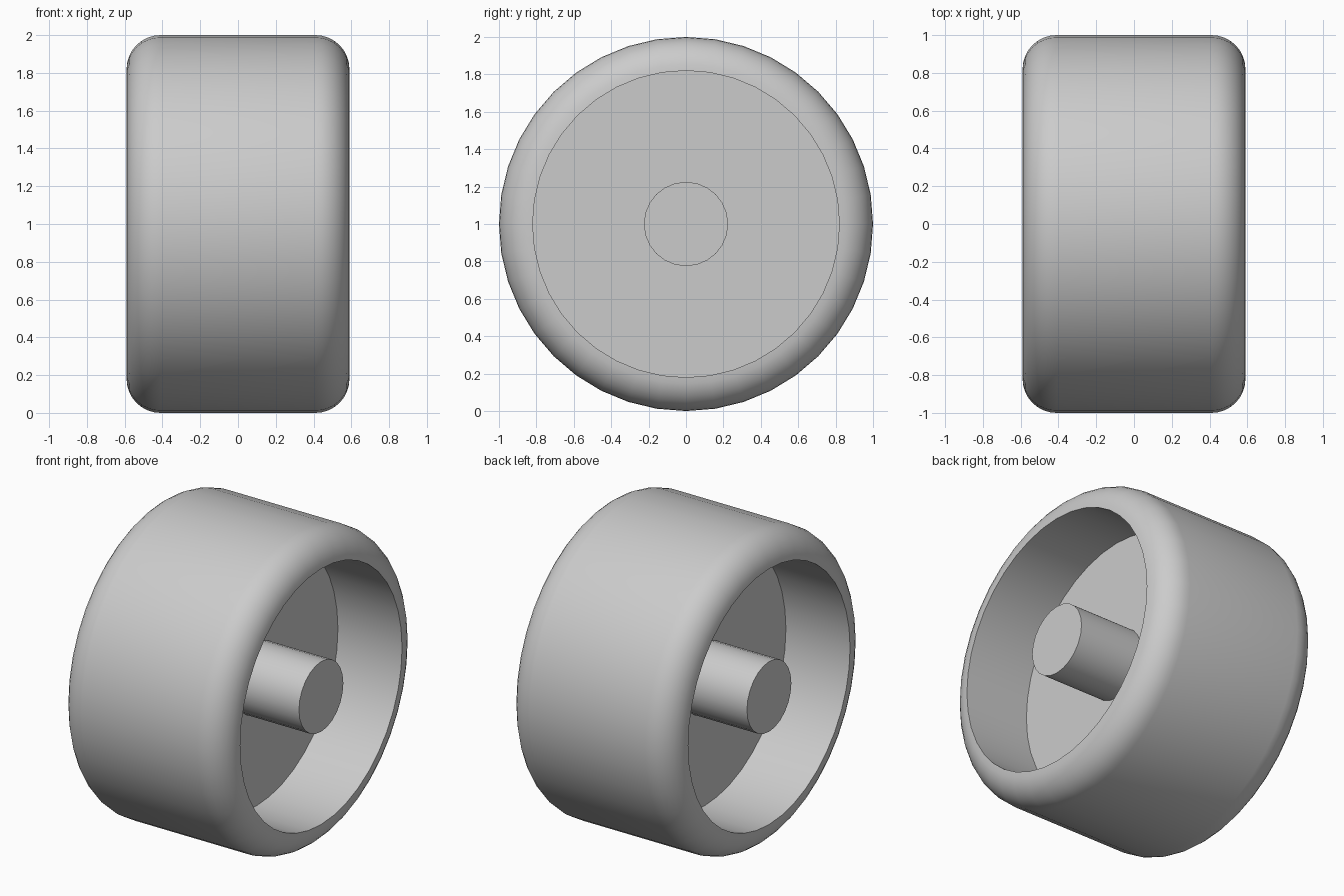
import bpy
import bmesh
from math import sin, cos, pi
from mathutils import Matrix, Vector

cube = bpy.data.objects.get("Cube")
if cube:
    bpy.data.objects.remove(cube, do_unlink=True)

RADIUS, HALF_WIDTH, ROUND = 1.0, 0.59, 0.18
WEB_HALF, HUB_RADIUS = 0.135, 0.225

grey = bpy.data.materials.new("light_grey")
grey.use_nodes = True
grey.diffuse_color = (0.6, 0.6, 0.6, 1)
grey.node_tree.nodes["Principled BSDF"].inputs["Base Color"].default_value = (0.6, 0.6, 0.6, 1)


def lathe(name, half_profile, sides):
    """Turn a mirrored (x, radius) profile around the wheel's axle."""
    profile = half_profile + [(-x, r) for x, r in reversed(half_profile)]
    bm = bmesh.new()
    verts = [bm.verts.new((x, 0, r)) for x, r in profile]
    edges = [bm.edges.new(pair) for pair in zip(verts, verts[1:])]
    bmesh.ops.spin(bm, geom=verts + edges, cent=(0, 0, 0), axis=(1, 0, 0),
                   angle=2 * pi, steps=sides, use_duplicate=False)
    bmesh.ops.remove_doubles(bm, verts=bm.verts[:], dist=0.0005)
    bmesh.ops.recalc_face_normals(bm, faces=bm.faces[:])
    bm.transform(Matrix.Translation(Vector((0, 0, RADIUS))))
    mesh = bpy.data.meshes.new(name)
    bm.to_mesh(mesh)
    bm.free()
    mesh.materials.append(grey)
    obj = bpy.data.objects.new(name, mesh)
    bpy.context.collection.objects.link(obj)
    bpy.ops.object.select_all(action="DESELECT")
    obj.select_set(True)
    bpy.context.view_layer.objects.active = obj
    bpy.ops.object.shade_smooth_by_angle(angle=pi / 6)
    return obj


# Wheel body: central web, straight inner wall, rounded shoulder, flat tread
rim_radius = RADIUS - ROUND
steps = 8
shoulder = [(HALF_WIDTH - ROUND + ROUND * cos(a), rim_radius + ROUND * sin(a))
            for a in (pi / 2 * i / steps for i in range(steps + 1))]
lathe("wheel_body", [(WEB_HALF, 0), (WEB_HALF, rim_radius)] + shoulder, 40)

# Axle hub, flush with the rim on both sides
lathe("axle_hub", [(HALF_WIDTH, 0), (HALF_WIDTH, HUB_RADIUS)], 24)
